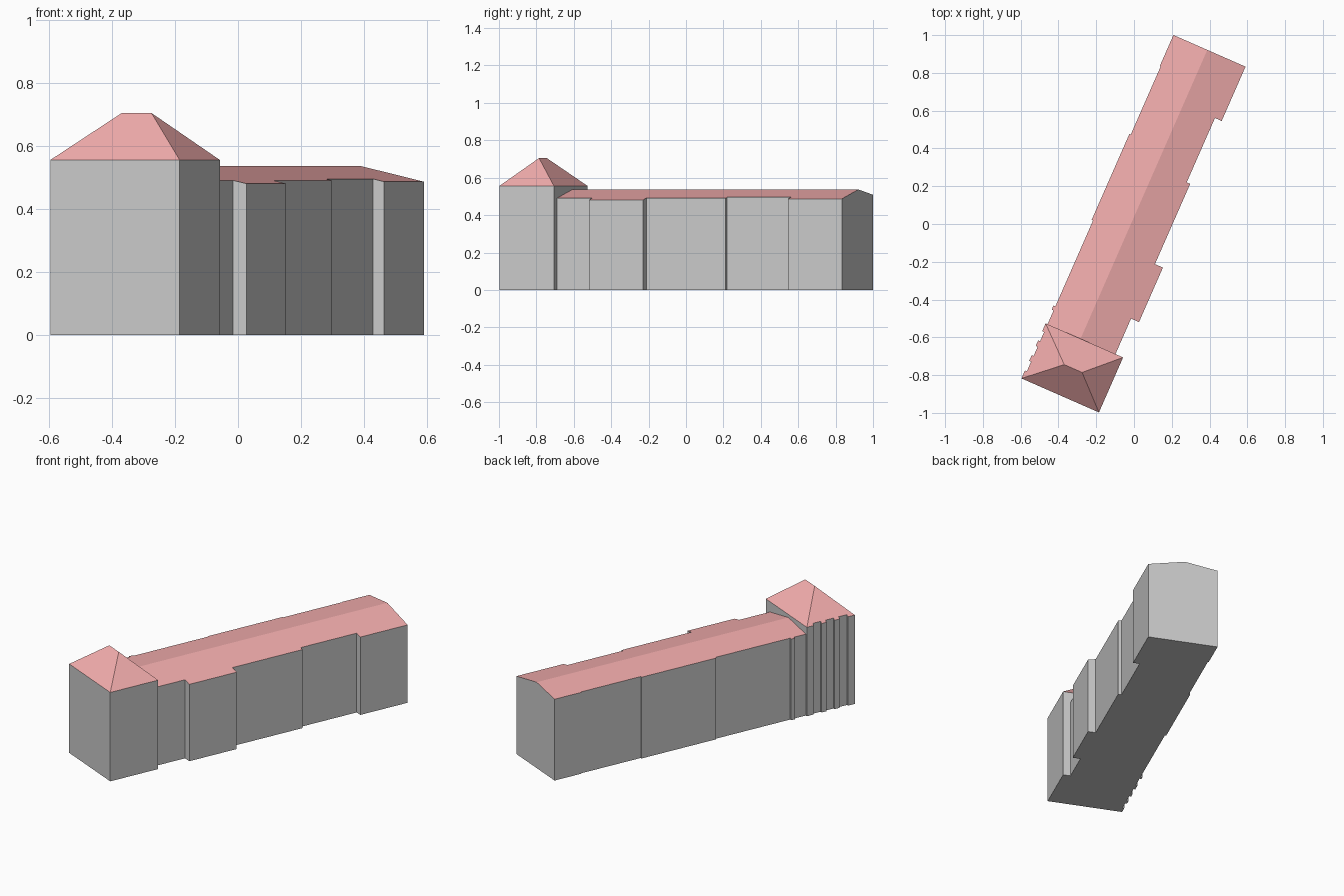
import bpy, bmesh, math
from mathutils import Matrix

if "Cube" in bpy.data.objects:
    bpy.data.objects.remove(bpy.data.objects["Cube"])

# The building is drawn straight along y, then turned to its real heading.
TURN = Matrix.Rotation(-math.atan2(0.402, 0.916), 4, 'Z')

red = bpy.data.materials.new("roof_red")
red.diffuse_color = (0.9, 0.42, 0.42, 1)
red.use_nodes = True
red.node_tree.nodes["Principled BSDF"].inputs["Base Color"].default_value = red.diffuse_color


def make(name, faces, material=None):
    """Build one object from polygons given as lists of points."""
    bm = bmesh.new()
    for pts in faces:
        bm.faces.new([bm.verts.new(p) for p in pts])
    bmesh.ops.remove_doubles(bm, verts=bm.verts, dist=0.0001)
    bmesh.ops.recalc_face_normals(bm, faces=bm.faces)
    bm.transform(TURN)
    mesh = bpy.data.meshes.new(name)
    bm.to_mesh(mesh)
    bm.free()
    obj = bpy.data.objects.new(name, mesh)
    bpy.context.collection.objects.link(obj)
    if material:
        mesh.materials.append(material)
    return obj


def stepped(start, steps):
    """Side outline: each step is (wall offset, y where it ends)."""
    pts, y = [], start
    for x, end in steps:
        pts += [(x, y), (x, end)]
        y = end
    return pts


def walls(outline, height):
    """Vertical wall quads along an outline, topped at the roof height."""
    return [[(*a, 0), (*b, 0), (*b, height(b[0])), (*a, height(a[0]))]
            for a, b in zip(outline, outline[1:])]


def lift(outline, height):
    return [(x, y, height(x)) for x, y in outline]


# Long wing: stepped long sides under an uneven gable
BACK, FAR, RIDGE, TOP = -0.67, 1.0, -0.015, 0.537


def wing_z(x):
    return TOP - (0.227 * (x - RIDGE) if x > RIDGE else 0.145 * (RIDGE - x))


right = stepped(BACK, [(0.187, -0.465), (0.233, -0.15), (0.187, 0.314),
                       (0.167, 0.686), (0.206, FAR)])
left = stepped(BACK, [(-0.206, -0.59), (-0.217, -0.566), (-0.206, -0.07),
                      (-0.214, 0.425), (-0.206, 0.82), (-0.211, FAR)])
ridge = [(RIDGE, BACK, TOP), (RIDGE, FAR, TOP)]
end_wall = [(*right[-1], 0), (*left[-1], 0), (*left[-1], wing_z(left[-1][0])),
            ridge[1], (*right[-1], wing_z(right[-1][0]))]
floor = [(x, y, 0) for x, y in right + left[::-1]]
make("wing_walls", walls(right, wing_z) + walls(left, wing_z) + [end_wall, floor])
make("wing_roof", [lift(right, wing_z) + ridge[::-1],
                   lift(left, wing_z) + ridge[::-1]], red)

# Corner tower: small pilasters along the left side, hipped roof on top
FRONT, EAVE, PEAK, MID = -0.988, 0.556, 0.705, -0.83
OUT, IN, RIGHT, HIP_L, HIP_R = -0.217, -0.206, 0.231, -0.039, 0.064


def tower_z(x):
    return EAVE + max(0, x - OUT) / (HIP_L - OUT) * (PEAK - EAVE) if x < HIP_L else EAVE


ends = [-0.942, -0.887, -0.854, -0.80, -0.768, -0.715, BACK]
pilasters = stepped(FRONT, [(IN if i % 2 else OUT, y) for i, y in enumerate(ends)])
outline = pilasters + [(RIGHT, BACK), (RIGHT, FRONT), pilasters[0]]
make("tower_walls", walls(outline, tower_z) + [[(x, y, 0) for x, y in outline[:-1]]])

a, b = (HIP_L, MID, PEAK), (HIP_R, MID, PEAK)
fl, bl = (OUT, FRONT, EAVE), (OUT, BACK, EAVE)
fr, br = (RIGHT, FRONT, EAVE), (RIGHT, BACK, EAVE)
make("tower_roof", [[fl, fr, b, a], [br, bl, a, b], [fr, br, b],
                    lift(pilasters, tower_z) + [a]], red)
